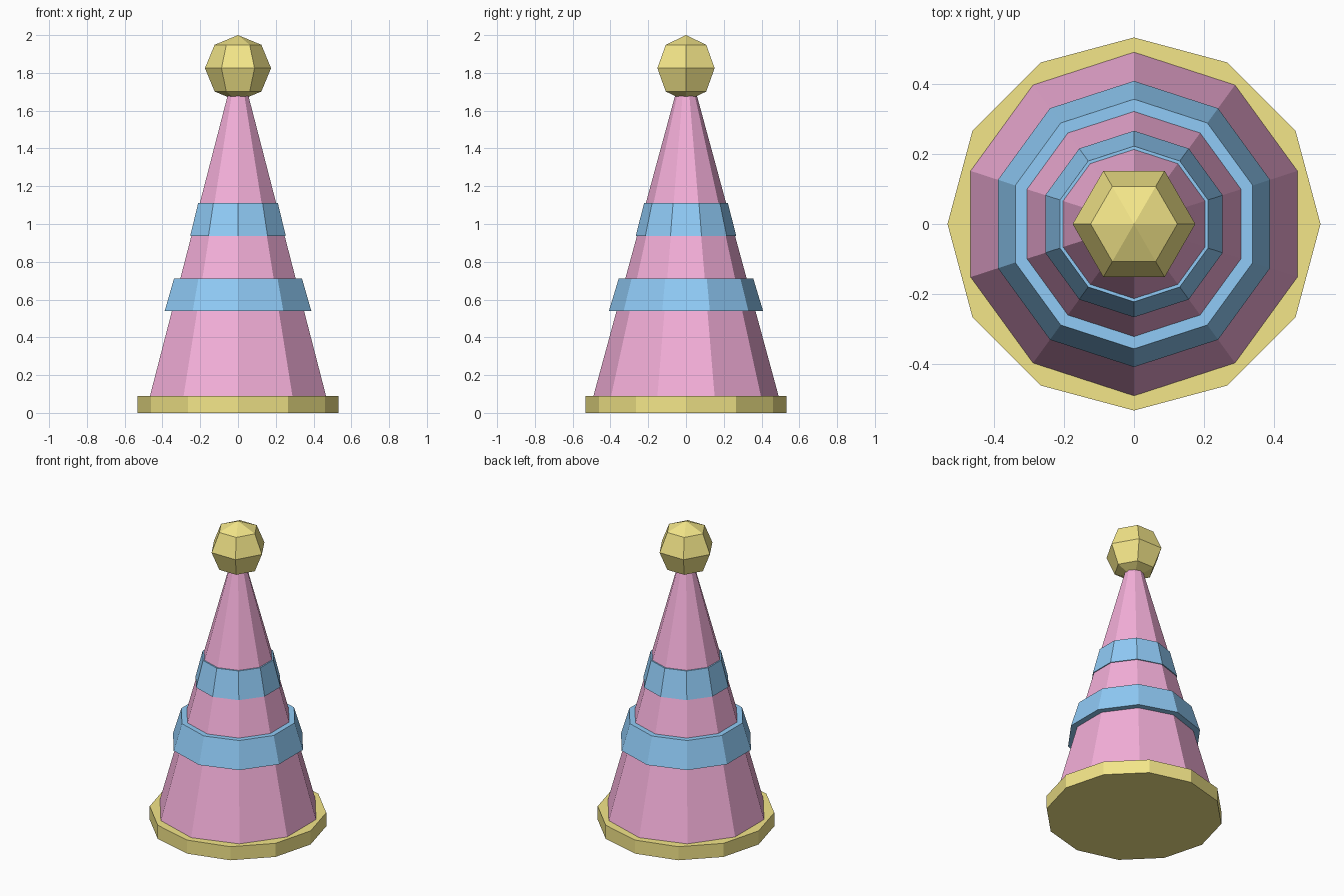
import bpy
from math import pi

if "Cube" in bpy.data.objects:
    bpy.data.objects.remove(bpy.data.objects["Cube"])


def material(name, color):
    mat = bpy.data.materials.new(name)
    mat.diffuse_color = (*color, 1)
    mat.use_nodes = True
    mat.node_tree.nodes["Principled BSDF"].inputs["Base Color"].default_value = mat.diffuse_color
    return mat


pink = material("pink", (0.91, 0.43, 0.70))
blue = material("blue", (0.28, 0.60, 0.93))
yellow = material("yellow", (0.90, 0.79, 0.25))


def finish(name, mat):
    obj = bpy.context.object
    obj.name = name
    obj.data.materials.append(mat)
    return obj


def tapered(name, sides, r_low, r_high, z_low, z_high, mat):
    """Flat-sided frustum between two heights, with a corner on +y."""
    bpy.ops.mesh.primitive_cone_add(
        vertices=sides, radius1=r_low, radius2=r_high,
        depth=z_high - z_low, location=(0, 0, (z_low + z_high) / 2))
    return finish(name, mat)


# Brim and cone body (the cone tip is tucked into the ball)
tapered("brim", 12, 0.532, 0.532, 0.0, 0.09, yellow)
tapered("cone_body", 10, 0.49, 0.055, 0.09, 1.69, pink)

# Two raised stripes around the cone
tapered("lower_band", 10, 0.408, 0.356, 0.54, 0.712, blue)
tapered("upper_band", 10, 0.266, 0.222, 0.937, 1.11, blue)

# Faceted ball on the tip, with a corner on +y
bpy.ops.mesh.primitive_uv_sphere_add(
    segments=6, ring_count=4, radius=0.175, location=(0, 0, 1.825),
    rotation=(0, 0, pi / 6))
finish("top_ball", yellow)
